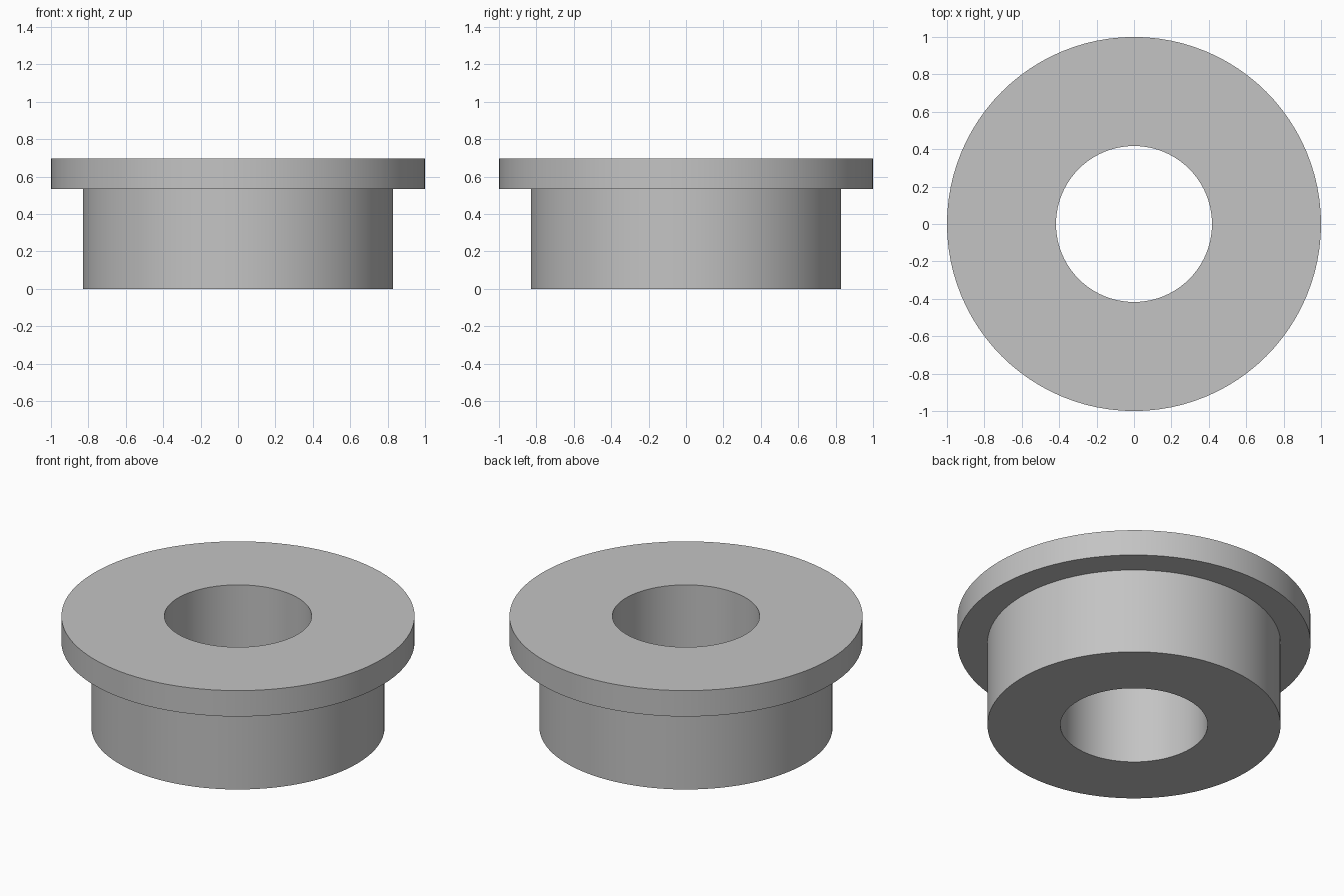
import bpy
import bmesh
from math import radians, tau
from mathutils import Vector

cube = bpy.data.objects.get("Cube")
if cube:
    bpy.data.objects.remove(cube, do_unlink=True)

SEGMENTS = 96
BORE, BARREL, FLANGE = 0.417, 0.83, 1.0   # radii
SHOULDER, TOP = 0.535, 0.697              # heights

# Plain grey material
grey = bpy.data.materials.new("grey")
grey.use_nodes = True
colour = (0.55, 0.55, 0.55, 1)
grey.diffuse_color = colour
grey.node_tree.nodes["Principled BSDF"].inputs["Base Color"].default_value = colour

# Closed half section of the bushing: bore, barrel and flange
profile = [(BORE, 0), (BARREL, 0), (BARREL, SHOULDER),
           (FLANGE, SHOULDER), (FLANGE, TOP), (BORE, TOP)]

# Revolve the section around the vertical axis
bm = bmesh.new()
verts = [bm.verts.new((r, 0, z)) for r, z in profile]
edges = [bm.edges.new((a, b)) for a, b in zip(verts, verts[1:] + verts[:1])]
bmesh.ops.spin(bm, geom=verts + edges, cent=Vector(), axis=Vector((0, 0, 1)),
               angle=tau, steps=SEGMENTS, use_merge=False)
bmesh.ops.remove_doubles(bm, verts=bm.verts, dist=0.0001)
bmesh.ops.recalc_face_normals(bm, faces=bm.faces)
mesh = bpy.data.meshes.new("flanged_bushing")
bm.to_mesh(mesh)
bm.free()
mesh.materials.append(grey)

bushing = bpy.data.objects.new("flanged_bushing", mesh)
bpy.context.collection.objects.link(bushing)

# Smooth round walls, crisp rims
bpy.ops.object.select_all(action="DESELECT")
bushing.select_set(True)
bpy.context.view_layer.objects.active = bushing
bpy.ops.object.shade_smooth_by_angle(angle=radians(30))
